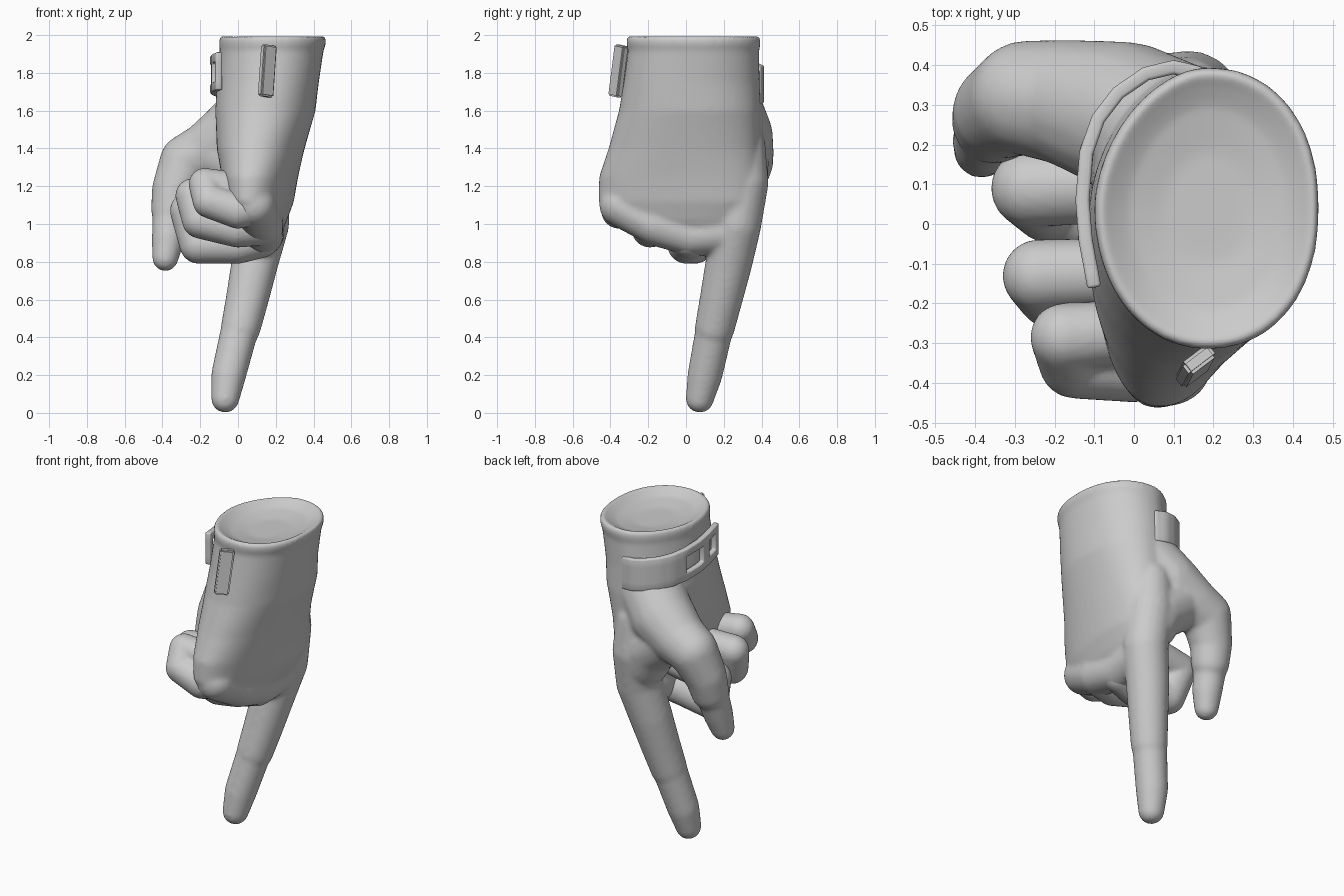
import bpy, bmesh, math
from mathutils import Vector, Matrix

if "Cube" in bpy.data.objects:
    bpy.data.objects.remove(bpy.data.objects["Cube"])

grey = bpy.data.materials.new("glove_grey")
grey.use_nodes = True
grey.diffuse_color = (0.6, 0.6, 0.6, 1)
grey.node_tree.nodes["Principled BSDF"].inputs["Base Color"].default_value = (0.6, 0.6, 0.6, 1)


def finish(name, bm, voxel=0, smooth=0):
    """Turn a bmesh into an object, optionally fused and softened."""
    bmesh.ops.recalc_face_normals(bm, faces=bm.faces)
    mesh = bpy.data.meshes.new(name)
    bm.to_mesh(mesh)
    bm.free()
    mesh.materials.append(grey)
    ob = bpy.data.objects.new(name, mesh)
    bpy.context.collection.objects.link(ob)
    mesh.shade_smooth()
    if voxel:
        fuse = ob.modifiers.new("fuse", 'REMESH')
        fuse.mode = 'VOXEL'
        fuse.voxel_size = voxel
        fuse.use_smooth_shade = True
        soft = ob.modifiers.new("soften", 'SMOOTH')
        soft.factor = 0.5
        soft.iterations = smooth
    return ob


def ball(bm, x, y, z, r):
    place = Matrix.Translation((x, y, z))
    bmesh.ops.create_uvsphere(bm, u_segments=20, v_segments=12, radius=r, matrix=place)


def digit(bm, joints):
    """Chain of tapered capsules through (x, y, z, radius) joints."""
    for a, b in zip(joints, joints[1:]):
        part = bmesh.new()
        ball(part, *a)
        ball(part, *b)
        hull = bmesh.ops.convex_hull(part, input=part.verts)
        inside = [v for v in hull["geom_interior"] if isinstance(v, bmesh.types.BMVert)]
        bmesh.ops.delete(part, geom=inside, context='VERTS')
        bmesh.ops.recalc_face_normals(part, faces=part.faces)
        temp = bpy.data.meshes.new("temp")
        part.to_mesh(temp)
        part.free()
        bm.from_mesh(temp)
        bpy.data.meshes.remove(temp)


def loft(bm, sections, n=48):
    """Skin over rounded sections (z, centre x, centre y, half x, half y, lean of x with y).
    The back of the hand (+x) is squarer, the thumb corner (-x, +y) is flatter."""
    rings = []
    for z, cx, cy, rx, ry, lean in sections:
        ring = []
        for i in range(n):
            t = math.tau * i / n
            c, s = math.cos(t), math.sin(t)
            power = 0.91 if c > 0 else (1.12 if s > 0 else 0.97)
            y = ry * math.copysign(abs(s) ** power, s)
            x = rx * math.copysign(abs(c) ** power, c) + lean * y
            ring.append(bm.verts.new((cx + x, cy + y, z)))
        rings.append(ring)
    for low, high in zip(rings, rings[1:]):
        for i in range(n):
            j = (i + 1) % n
            bm.faces.new((low[i], low[j], high[j], high[i]))
    bm.faces.new(rings[0])
    bm.faces.new(rings[-1])


# Palm and cuff with a dished opening
hand = bmesh.new()
loft(hand, [
    (0.87, 0.12, 0.12, 0.06, 0.16, 0.1),
    (0.94, 0.125, 0.04, 0.09, 0.27, 0.1),
    (1.02, 0.12, -0.02, 0.13, 0.37, 0.12),
    (1.12, 0.115, -0.04, 0.168, 0.425, 0.14),
    (1.25, 0.115, -0.035, 0.195, 0.425, 0.12),
    (1.40, 0.12, -0.01, 0.23, 0.40, 0.08),
    (1.60, 0.145, 0.02, 0.265, 0.375, 0.04),
    (1.75, 0.158, 0.03, 0.27, 0.36, 0),
    (1.92, 0.178, 0.04, 0.275, 0.347, 0),
    (1.95, 0.182, 0.04, 0.283, 0.355, 0),
    (1.982, 0.184, 0.04, 0.283, 0.355, 0),
    (2.0, 0.184, 0.04, 0.27, 0.34, 0),
    (1.985, 0.184, 0.04, 0.25, 0.32, 0),
    (1.957, 0.184, 0.04, 0.20, 0.26, 0),
    (1.937, 0.184, 0.04, 0.11, 0.14, 0)])

# Pointing index finger, with a small step at the end joint
digit(hand, [
    (0.13, 0.30, 1.42, 0.12), (0.135, 0.298, 1.22, 0.14), (0.14, 0.268, 1.0, 0.132),
    (0.09, 0.228, 0.8, 0.125), (0.048, 0.185, 0.6, 0.114), (0.014, 0.152, 0.45, 0.106),
    (0.008, 0.149, 0.437, 0.1), (-0.05, 0.10, 0.2, 0.093), (-0.068, 0.073, 0.075, 0.075)])

# Thumb, sweeping out of the cuff and bending down
digit(hand, [
    (0.1, 0.22, 1.6, 0.19), (-0.02, 0.27, 1.47, 0.19), (-0.16, 0.305, 1.38, 0.16),
    (-0.27, 0.318, 1.33, 0.145), (-0.335, 0.285, 1.18, 0.122), (-0.35, 0.26, 1.07, 0.11),
    (-0.358, 0.25, 1.05, 0.095), (-0.37, 0.21, 0.92, 0.087), (-0.385, 0.185, 0.82, 0.07)])

# Web between thumb and palm
digit(hand, [(0.1, 0.27, 1.15, 0.15), (0.06, 0.27, 1.25, 0.165), (-0.08, 0.275, 1.36, 0.165)])

# Knuckle ridge that the curled fingers grow from
digit(hand, [(0.085, -0.345, 1.1, 0.115), (0.125, -0.16, 1.0, 0.115),
             (0.13, 0.03, 0.94, 0.11), (0.13, 0.2, 0.96, 0.12)])
finish("hand", hand, 0.012, 12)

# Curled fingers: knuckle, middle joint, end joint, tip
curled = {
    "little_finger": [(0.09, -0.34, 1.09, 0.095), (0.0, -0.355, 1.07, 0.095),
                      (-0.15, -0.35, 1.12, 0.09), (-0.175, -0.285, 1.21, 0.087),
                      (0.02, -0.27, 1.19, 0.08)],
    "ring_finger": [(0.12, -0.17, 0.985, 0.1), (0.0, -0.19, 0.975, 0.1),
                    (-0.2, -0.17, 1.02, 0.097), (-0.24, -0.13, 1.15, 0.092),
                    (0.02, -0.12, 1.16, 0.085)],
    "middle_finger": [(0.12, 0.02, 0.925, 0.105), (0.0, 0.0, 0.89, 0.10),
                      (-0.21, 0.05, 0.89, 0.10), (-0.262, 0.09, 1.07, 0.099),
                      (-0.02, 0.1, 1.11, 0.095)],
}
for name, joints in curled.items():
    bm = bmesh.new()
    digit(bm, joints)
    finish(name, bm, 0.011, 5)

# Wrist strap with a cut buckle window
path = [Vector(p) for p in [
    (-0.1, -0.16), (-0.122, -0.04), (-0.13, 0.06), (-0.12, 0.18), (-0.09, 0.265),
    (-0.04, 0.33), (0.03, 0.378), (0.1, 0.395), (0.17, 0.378)]]
points = []
for a, b in zip(path, path[1:]):
    points += [a, a.lerp(b, 0.33), a.lerp(b, 0.67)]
points.append(path[-1])
bm = bmesh.new()
grid = []
for i, p in enumerate(points):
    base = 1.71 - 0.08 * i / (len(points) - 1)
    grid.append([bm.verts.new((p.x, p.y, base + h)) for h in (0, 0.05, 0.15, 0.2)])
for i in range(len(grid) - 1):
    for row in range(3):
        if row == 1 and i in (1, 2, 5, 6, 7, 8):
            continue
        bm.faces.new((grid[i][row], grid[i + 1][row], grid[i + 1][row + 1], grid[i][row + 1]))
strap = finish("wrist_strap", bm)
thick = strap.modifiers.new("thickness", 'SOLIDIFY')
thick.thickness = 0.035
thick.offset = 0
edge = strap.modifiers.new("soft_edge", 'BEVEL')
edge.width = 0.008
edge.segments = 2

# Pull tab on the outer side of the cuff
bm = bmesh.new()
bmesh.ops.create_cube(bm, size=1)
bmesh.ops.scale(bm, vec=(0.085, 0.04, 0.275), verts=bm.verts)
bmesh.ops.bevel(bm, geom=bm.edges[:], offset=0.008, segments=2, affect='EDGES')
tab = finish("pull_tab", bm)
tab.location = (0.155, -0.358, 1.81)
tab.rotation_euler = (-0.06, 0.13, 0.65)

for ob in (strap, tab):
    bpy.ops.object.select_all(action='DESELECT')
    ob.select_set(True)
    bpy.context.view_layer.objects.active = ob
    bpy.ops.object.shade_smooth_by_angle(angle=0.6)
